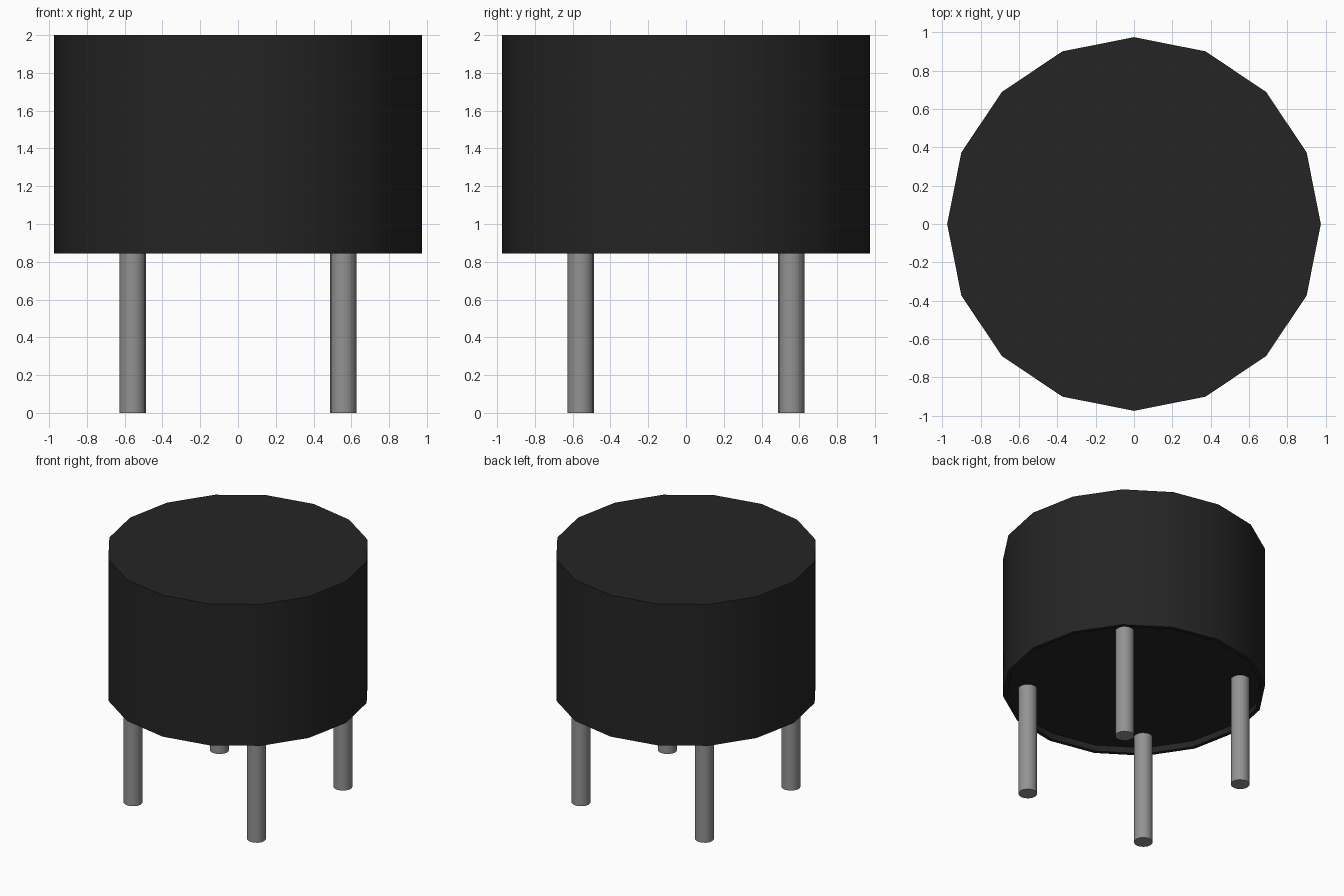
import bpy, bmesh, math

cube = bpy.data.objects.get("Cube")
if cube:
    bpy.data.objects.remove(cube, do_unlink=True)


def material(name, rgb):
    m = bpy.data.materials.new(name)
    m.use_nodes = True
    m.diffuse_color = (*rgb, 1)
    m.node_tree.nodes["Principled BSDF"].inputs["Base Color"].default_value = (*rgb, 1)
    return m


black = material("black plastic", (0.018, 0.018, 0.018))
metal = material("grey metal", (0.29, 0.29, 0.29))


def lathe(name, profile, sides, mat, location=(0, 0, 0)):
    """Turn a (radius, height) profile about z, capping both ends."""
    bm = bmesh.new()
    rings = [[bm.verts.new((r * math.cos(2 * math.pi * i / sides),
                            r * math.sin(2 * math.pi * i / sides), z))
              for i in range(sides)] for r, z in profile]
    for a, b in zip(rings, rings[1:]):
        for i in range(sides):
            j = (i + 1) % sides
            bm.faces.new((a[i], a[j], b[j], b[i]))
    bm.faces.new(rings[0][::-1])
    bm.faces.new(rings[-1])
    bmesh.ops.recalc_face_normals(bm, faces=bm.faces[:])
    mesh = bpy.data.meshes.new(name)
    bm.to_mesh(mesh)
    bm.free()
    mesh.materials.append(mat)
    ob = bpy.data.objects.new(name, mesh)
    ob.location = location
    bpy.context.collection.objects.link(ob)
    bpy.ops.object.select_all(action='DESELECT')
    ob.select_set(True)
    bpy.context.view_layer.objects.active = ob
    bpy.ops.object.shade_smooth_by_angle(angle=math.radians(35))
    return ob


# Drum body with a thin rim around a recessed underside
R, BASE, TOP = 0.975, 0.845, 2.0
lathe("body", [(R - 0.03, BASE + 0.05), (R - 0.03, BASE), (R, BASE), (R, TOP)], 16, black)

# Four pins
for side, sx in (("left", 1), ("right", -1)):
    for end, sy in (("front", -1), ("back", 1)):
        lathe(f"{end}_{side}_pin", [(0.07, 0), (0.07, BASE + 0.06)], 16, metal,
              (sx * 0.558, sy * 0.558, 0))
